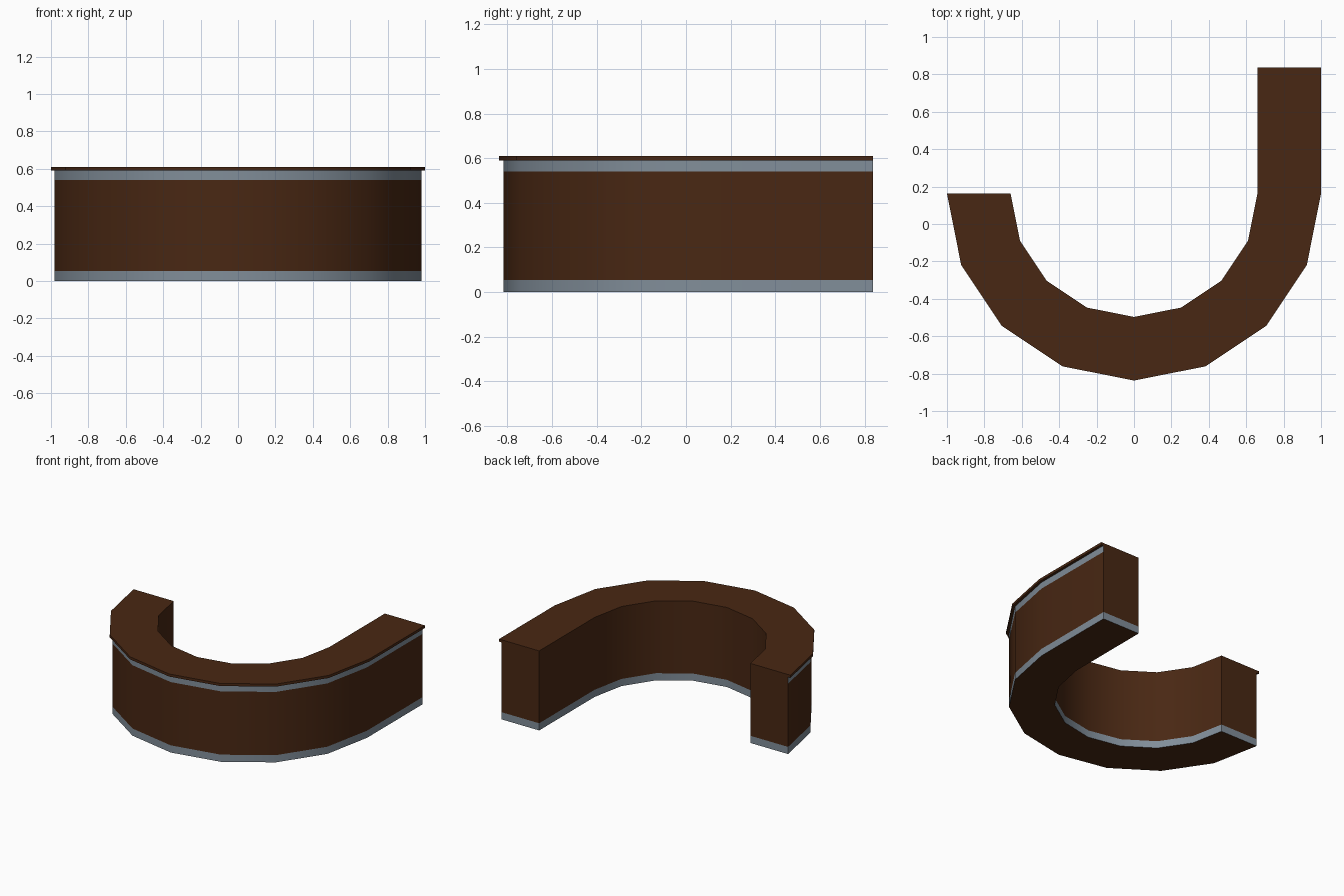
import bpy, bmesh, math

if "Cube" in bpy.data.objects:
    bpy.data.objects.remove(bpy.data.objects["Cube"])

YC, LEG_END = 0.163, 0.837   # arc centre and end of the straight leg
R_IN, R_BODY, R_TOP = 0.66, 0.98, 1.0


def material(name, rgb):
    m = bpy.data.materials.new(name)
    m.diffuse_color = (*rgb, 1)
    m.use_nodes = True
    m.node_tree.nodes["Principled BSDF"].inputs["Base Color"].default_value = m.diffuse_color
    return m


brown = material("dark brown wood", (0.066, 0.0205, 0.0065))
grey = material("steel grey", (0.22, 0.27, 0.32))


def path(r):
    """Half of a 16-sided ring, then the straight leg on the right."""
    pts = [(r * math.cos(a), YC + r * math.sin(a))
           for a in (math.pi + i * math.pi / 8 for i in range(9))]
    return pts + [(r, LEG_END)]


def curved_block(name, r_out, levels, rule, top_cap=True):
    """Wall following the J-shaped plan, split at each height level."""
    bm = bmesh.new()
    inner, outer = path(R_IN), path(r_out)
    n = len(inner)
    vi = [[bm.verts.new((x, y, z)) for x, y in inner] for z in levels]
    vo = [[bm.verts.new((x, y, z)) for x, y in outer] for z in levels]

    def face(vs, side, k):
        bm.faces.new(vs).material_index = rule(side, k)

    for k in range(len(levels) - 1):
        for i in range(n - 1):
            face([vo[k][i], vo[k][i + 1], vo[k + 1][i + 1], vo[k + 1][i]], "outer", k)
            face([vi[k][i + 1], vi[k][i], vi[k + 1][i], vi[k + 1][i + 1]], "inner", k)
        face([vi[k][0], vo[k][0], vo[k + 1][0], vi[k + 1][0]], "end", k)
        face([vo[k][-1], vi[k][-1], vi[k + 1][-1], vo[k + 1][-1]], "end", k)
    for i in range(n - 1):
        face([vi[0][i], vi[0][i + 1], vo[0][i + 1], vo[0][i]], "cap", 0)
        if top_cap:
            face([vi[-1][i], vo[-1][i], vo[-1][i + 1], vi[-1][i + 1]], "cap", 0)
    bmesh.ops.recalc_face_normals(bm, faces=bm.faces)
    me = bpy.data.meshes.new(name)
    bm.to_mesh(me)
    bm.free()
    me.materials.append(brown)
    me.materials.append(grey)
    ob = bpy.data.objects.new(name, me)
    bpy.context.collection.objects.link(ob)
    bpy.ops.object.select_all(action='DESELECT')
    ob.select_set(True)
    bpy.context.view_layer.objects.active = ob
    bpy.ops.object.shade_smooth_by_angle(angle=math.radians(30))
    return ob


# counter body: grey kick strip all round, grey trim under the top on the outside only
curved_block("counter_body", R_BODY, [0, 0.055, 0.54, 0.59],
             lambda side, k: int(side != "cap" and (k == 0 or (k == 2 and side == "outer"))),
             top_cap=False)

# counter top: thin slab overhanging the outside
curved_block("counter_top", R_TOP, [0.59, 0.61], lambda side, k: 0)
